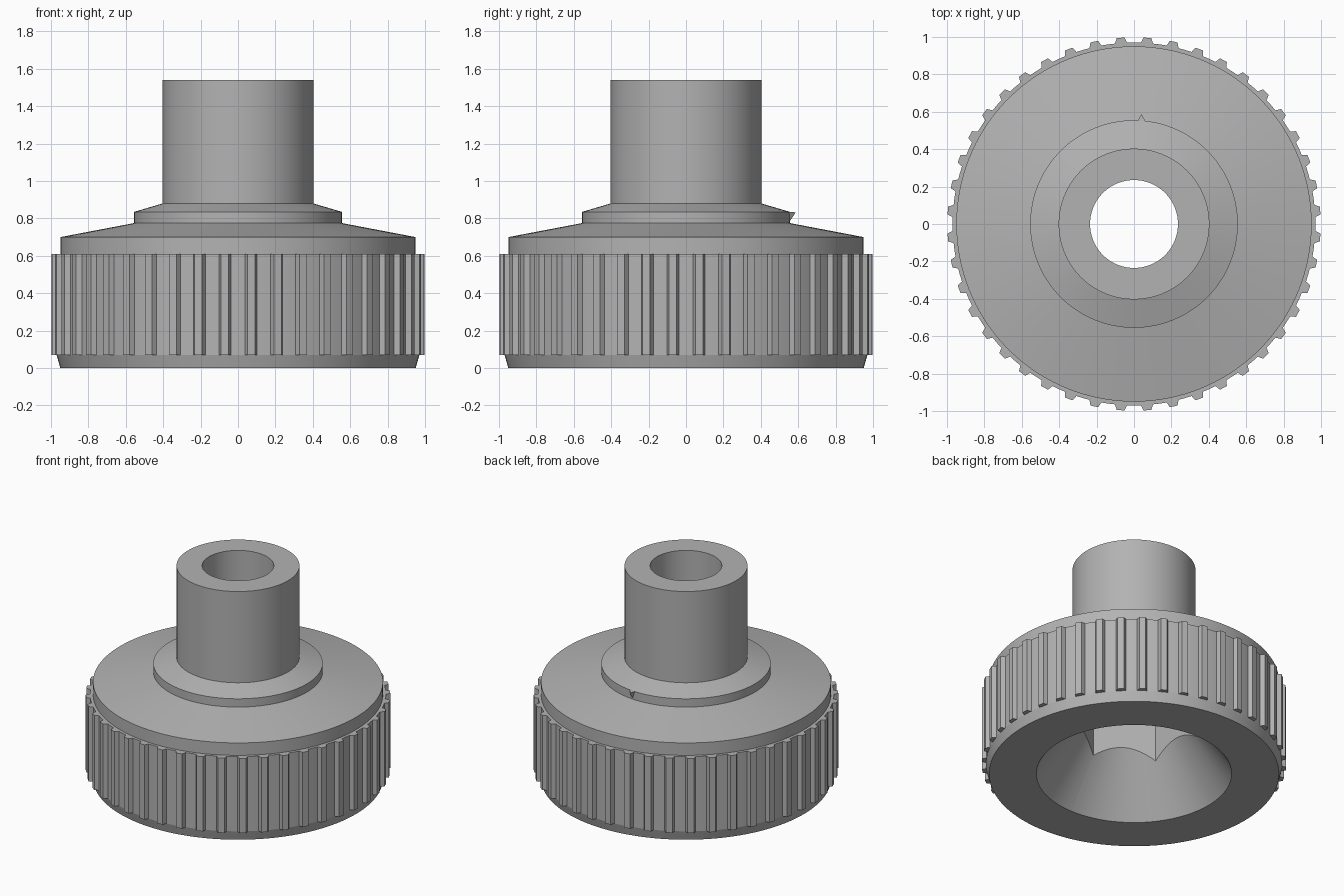
import bpy, bmesh
from math import sin, cos, pi, radians
from mathutils import Matrix, Vector

old = bpy.data.objects.get("Cube")
if old:
    bpy.data.objects.remove(old, do_unlink=True)

grey = bpy.data.materials.new("plain grey")
grey.use_nodes = True
colour = (0.45, 0.45, 0.45, 1)
grey.diffuse_color = colour
grey.node_tree.nodes["Principled BSDF"].inputs["Base Color"].default_value = colour


def finish(name, bm):
    bmesh.ops.recalc_face_normals(bm, faces=bm.faces)
    mesh = bpy.data.meshes.new(name)
    bm.to_mesh(mesh)
    bm.free()
    mesh.materials.append(grey)
    obj = bpy.data.objects.new(name, mesh)
    bpy.context.collection.objects.link(obj)
    return obj


def select(obj):
    bpy.ops.object.select_all(action='DESELECT')
    obj.select_set(True)
    bpy.context.view_layer.objects.active = obj


def lathe(name, profile, steps=132):
    # closed profile of (radius, height) turned about z
    bm = bmesh.new()
    rings = []
    for i in range(steps):
        a = 2 * pi * i / steps
        rings.append([bm.verts.new((r * cos(a), r * sin(a), z)) for r, z in profile])
    n = len(profile)
    for i in range(steps):
        p, q = rings[i], rings[(i + 1) % steps]
        for j in range(n):
            k = (j + 1) % n
            bm.faces.new((p[j], q[j], q[k], p[k]))
    return finish(name, bm)


def prism(bm, outline, z0, z1, turn=0):
    rot = Matrix.Rotation(turn, 3, 'Z')
    low, high = ([bm.verts.new(rot @ Vector((x, y, z))) for x, y in outline]
                 for z in (z0, z1))
    bm.faces.new(low[::-1])
    bm.faces.new(high)
    n = len(outline)
    for i in range(n):
        k = (i + 1) % n
        bm.faces.new((low[i], low[k], high[k], high[i]))


# turned body with stem, collar, through bore and flared underside
body = lathe("knob_body", [
    (0.64, 0), (0.95, 0), (0.97, 0.07), (0.97, 0.61), (0.95, 0.61),
    (0.95, 0.70), (0.555, 0.775), (0.555, 0.835), (0.403, 0.88),
    (0.403, 1.54), (0.235, 1.54), (0.235, 0.58)])

# hexagonal socket cut up into the body
bm = bmesh.new()
socket = [(0.415 * cos(radians(a)), 0.415 * sin(radians(a))) for a in range(30, 390, 60)]
prism(bm, socket, -0.1, 0.70)
cutter = finish("socket_cutter", bm)
cutter.hide_render = True
cut = body.modifiers.new("socket", 'BOOLEAN')
cut.operation = 'DIFFERENCE'
cut.solver = 'EXACT'
cut.object = cutter
select(body)
bpy.ops.object.modifier_apply(modifier=cut.name)
bpy.data.objects.remove(cutter, do_unlink=True)
select(body)
bpy.ops.object.shade_smooth_by_angle(angle=radians(8))

# ring of tapered grip ribs
RIBS = 44
rib = [(0.95, -0.036), (0.967, -0.034), (0.998, -0.021),
       (0.998, 0.021), (0.967, 0.034), (0.95, 0.036)]
bm = bmesh.new()
for i in range(RIBS):
    prism(bm, rib, 0.07, 0.61, 2 * pi * (i + 0.5) / RIBS)
finish("grip_ribs", bm)

# small pointer on the back edge of the collar
bm = bmesh.new()
tip = bm.verts.new((0.04, 0.587, 0.832))
base = [bm.verts.new(p) for p in ((0.018, 0.55, 0.836), (0.062, 0.548, 0.836),
                                  (0.04, 0.55, 0.778))]
bm.faces.new(base)
for i in range(3):
    bm.faces.new((base[i], base[(i + 1) % 3], tip))
finish("collar_pointer", bm)
